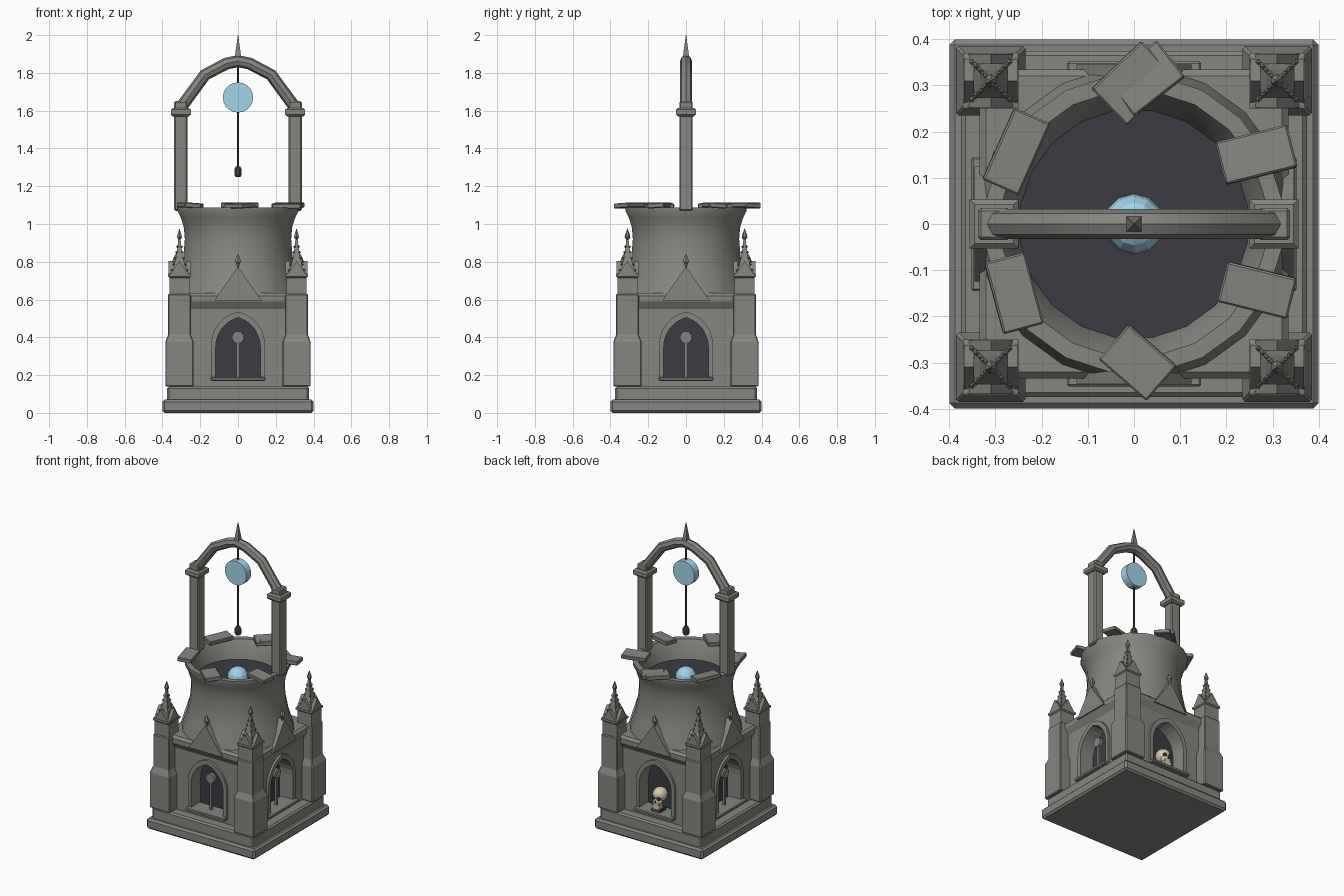
import bpy, bmesh
from math import sin, cos, pi, radians, atan2
from mathutils import Matrix, Vector

if "Cube" in bpy.data.objects:
    bpy.data.objects.remove(bpy.data.objects["Cube"])


def material(name, rgb):
    m = bpy.data.materials.new(name)
    m.diffuse_color = (*rgb, 1)
    m.use_nodes = True
    m.node_tree.nodes["Principled BSDF"].inputs["Base Color"].default_value = m.diffuse_color
    return m


STONE = material("stone", (0.235, 0.24, 0.215))
DARK = material("dark_void", (0.045, 0.043, 0.055))
IRON = material("iron", (0.06, 0.06, 0.06))
BLUE = material("pale_blue", (0.36, 0.66, 0.82))
BONE = material("bone", (0.68, 0.58, 0.43))


def finish(name, bm, mat=STONE, bevel=0, matrix=None, smooth=False):
    if matrix:
        bm.transform(matrix)
    bmesh.ops.recalc_face_normals(bm, faces=bm.faces)
    me = bpy.data.meshes.new(name)
    bm.to_mesh(me)
    bm.free()
    ob = bpy.data.objects.new(name, me)
    bpy.context.collection.objects.link(ob)
    me.materials.append(mat)
    if bevel:
        b = ob.modifiers.new("edge_bevel", 'BEVEL')
        b.width, b.segments, b.limit_method = bevel, 1, 'ANGLE'
    if smooth:
        bpy.ops.object.select_all(action='DESELECT')
        ob.select_set(True)
        bpy.context.view_layer.objects.active = ob
        bpy.ops.object.shade_smooth_by_angle(angle=radians(40))
    return ob


def stack(bm, rings, at=(0, 0), sides=4):
    """Loft of regular polygons given as (half width, z)."""
    k = 1 / cos(pi / 4) if sides == 4 else 1
    loops = [[bm.verts.new((at[0] + r * k * cos(2 * pi * (i + .5) / sides),
                            at[1] + r * k * sin(2 * pi * (i + .5) / sides), z))
              for i in range(sides)] for r, z in rings]
    for a, b in zip(loops, loops[1:]):
        for i in range(sides):
            j = (i + 1) % sides
            bm.faces.new((a[i], a[j], b[j], b[i]))
    bm.faces.new(loops[0][::-1])
    bm.faces.new(loops[-1])


def block(name, rings, at=(0, 0), sides=4, **kw):
    bm = bmesh.new()
    stack(bm, rings, at, sides)
    return finish(name, bm, **kw)


def prism(bm, pts, y0, y1, matrix=Matrix()):
    """Extrude an (x, z) outline along y."""
    a, b = [[bm.verts.new(matrix @ Vector((x, y, z))) for x, z in pts] for y in (y0, y1)]
    bm.faces.new(a)
    bm.faces.new(b[::-1])
    for i in range(len(pts)):
        j = (i + 1) % len(pts)
        bm.faces.new((a[i], b[i], b[j], a[j]))


def prism_part(name, pts, y0, y1, **kw):
    bm = bmesh.new()
    prism(bm, pts, y0, y1)
    return finish(name, bm, **kw)


def pointed_arch(w, foot, spring, apex, n=6):
    """Gothic arch outline from left foot over the apex to right foot."""
    h = apex - spring
    c = (h * h - w * w) / (2 * w)
    top = atan2(h, c)
    left = [(c - (w + c) * cos(top * i / n), spring + (w + c) * sin(top * i / n))
            for i in range(n + 1)]
    left = [(-w, foot)] + left
    return left + [(-x, z) for x, z in left[-2::-1]]


def ball(bm, at, scale, u=10, v=7):
    bmesh.ops.create_uvsphere(bm, u_segments=u, v_segments=v, radius=1,
                              matrix=Matrix.Translation(at) @ Matrix.Diagonal((*scale, 1)))


# Stepped base and dark core seen through the windows
block("base_slab", [(.40, 0), (.40, .07)], bevel=.012)
block("base_step", [(.375, .06), (.375, .14)], bevel=.01)
block("window_void", [(.225, .14), (.225, .58)], mat=DARK)
block("cornice", [(.31, .55), (.335, .59), (.335, .62), (.32, .635)])

# Four walls with niche, frame, sill and gable
inner = pointed_arch(.118, .18, .35, .505)
outer = pointed_arch(.143, .18, .36, .535)
for k, side in enumerate(("front", "right", "back", "left")):
    R = Matrix.Rotation(k * pi / 2, 4, 'Z')
    wall = [(-.29, .18)] + inner + [(.29, .18), (.29, .57), (-.29, .57)]
    prism_part(side + "_wall", wall, -.31, -.22, matrix=R)
    prism_part(side + "_wall_foot", [(-.3, .13), (.3, .13), (.3, .18), (-.3, .18)],
               -.31, -.22, matrix=R)
    prism_part(side + "_window_frame", outer + inner[::-1], -.325, -.30, matrix=R)
    prism_part(side + "_sill", [(-.145, .17), (.145, .17), (.145, .19), (-.145, .19)],
               -.352, -.23, bevel=.004, matrix=R)
    prism_part(side + "_gable", [(-.125, .595), (.125, .595), (0, .775)], -.345, -.25, matrix=R)
    block(side + "_gable_finial", [(.006, .75), (.008, .785), (.018, .80), (.014, .815), (.001, .84)],
          at=(0, -.33), sides=6, matrix=R)
    if side != "back":
        bm = bmesh.new()
        prism(bm, [(-.007, .18), (.007, .18), (.007, .39), (-.007, .39)], -.29, -.276)
        prism(bm, [(.032 * cos(i * pi / 8), .4 + .032 * sin(i * pi / 8)) for i in range(16)],
              -.295, -.272)
        finish(side + "_mullion", bm, matrix=R)

# Corner buttresses and crocketed pinnacles
for sx in (-1, 1):
    for sy in (-1, 1):
        at = (.31 * sx, .31 * sy)
        block("corner_buttress", [(.075, .14), (.075, .375), (.06, .415), (.06, .63)], at, bevel=.005)
        bm = bmesh.new()
        stack(bm, [(.052, .62), (.052, .715), (.06, .722), (.06, .735), (.045, .74),
                   (.024, .80), (.010, .88), (.005, .93)], at)
        for k in range(4):
            M = Matrix.Translation((*at, 0)) @ Matrix.Rotation(k * pi / 2, 4, 'Z')
            prism(bm, [(-.052, .73), (.052, .73), (0, .805)], -.058, -.036, M)
            for r, z in ((.040, .755), (.031, .785), (.022, .82), (.016, .85), (.011, .88)):
                ball(bm, M @ Vector((r, r, z)), (.007, .007, .009), 4, 2)
        stack(bm, [(.005, .915), (.015, .93), (.013, .942), (.001, .975)], at, 6)
        finish("corner_pinnacle", bm)

# Flared round well shaft, hollow at the top
bm = bmesh.new()
profile = [(.345, .62), (.335, .66), (.31, .74), (.292, .83), (.285, .92), (.29, .98),
           (.305, 1.03), (.325, 1.07), (.325, 1.088), (.29, 1.088), (.265, 1.04), (.247, .96)]
stack(bm, profile, sides=20)
finish("well_shaft", bm, smooth=True)
block("well_water", [(.25, .955), (.25, .97)], sides=20, mat=DARK)
bm = bmesh.new()
ball(bm, (0, 0, .97), (.065, .065, .065), 12, 8)
finish("glowing_orb", bm, mat=BLUE)

# Loose rim stones: x, y, length, width, turn, tilt
for i, (x, y, l, w, turn, tilt) in enumerate((
        (.0, .305, .15, .11, 44, 3), (.025, .315, .14, .10, 38, -3), (-.255, .157, .17, .085, 66, 4),
        (.265, .15, .16, .095, 14, -4), (-.26, -.15, .16, .09, -75, -4),
        (.267, -.143, .155, .09, -14, 4), (.008, -.30, .138, .10, -41, 3))):
    M = (Matrix.Translation((x, y, 1.098)) @ Matrix.Rotation(radians(turn), 4, 'Z')
         @ Matrix.Rotation(radians(tilt), 4, 'X') @ Matrix.Diagonal((l, w, .026, 1)))
    bm = bmesh.new()
    bmesh.ops.create_cube(bm, size=1, matrix=M)
    finish("rim_stone_%d" % (i + 1), bm, bevel=.004)

# Two posts with capitals
for sx in (-1, 1):
    at = (.303 * sx, 0)
    block("post", [(.035, 1.07), (.035, 1.65)], at, bevel=.007)
    block("post_capital", [(.042, 1.57), (.053, 1.58), (.053, 1.605), (.042, 1.615)], at)

# Arched beam swept along a faceted path
path = [(-.3, 1.62), (-.175, 1.79), (-.06, 1.85), (0, 1.862)]
path += [(-x, z) for x, z in path[-2::-1]]
bm = bmesh.new()
loops = []
for i, (x, z) in enumerate(path):
    p, q = path[max(i - 1, 0)], path[min(i + 1, len(path) - 1)]
    t = Vector((q[0] - p[0], 0, q[1] - p[1])).normalized()
    n = Vector((-t.z, 0, t.x))
    loops.append([bm.verts.new(Vector((x, 0, z)) + .032 * (n * cos(a * pi / 4) + Vector((0, sin(a * pi / 4), 0))))
                  for a in range(8)])
for a, b in zip(loops, loops[1:]):
    for i in range(8):
        bm.faces.new((a[i], a[i - 1], b[i - 1], b[i]))
bm.faces.new(loops[0])
bm.faces.new(loops[-1])
finish("arched_beam", bm, smooth=True)
block("top_spike", [(.016, 1.86), (.016, 1.89), (.001, 2.0)])

# Pulley, rope and weight
prism_part("pulley_wheel", [(.08 * cos(i * pi / 10), 1.67 + .08 * sin(i * pi / 10)) for i in range(20)],
           -.025, .025, mat=BLUE)
block("rope", [(.007, 1.27), (.007, 1.84)], sides=6, mat=IRON)
block("rope_weight", [(.015, 1.25), (.021, 1.26), (.021, 1.29), (.012, 1.305)], sides=8, mat=IRON)

# Skull resting in the back niche
bm = bmesh.new()
ball(bm, (0, .272, .29), (.046, .05, .046), 14, 10)
ball(bm, (0, .298, .255), (.033, .026, .027), 10, 7)
prism(bm, [(-.024, .205), (.024, .205), (.028, .232), (-.028, .232)], .28, .32)
prism(bm, [(-.02, .23), (.02, .23), (.022, .25), (-.022, .25)], .285, .319)
finish("skull", bm, mat=BONE, smooth=True)
bm = bmesh.new()
for sx in (-1, 1):
    ball(bm, (.018 * sx, .314, .278), (.013, .012, .013))
ball(bm, (0, .322, .256), (.005, .006, .008), 6, 5)
finish("skull_sockets", bm, mat=DARK)
block("skull_rest", [(.035, .185), (.03, .207)], at=(0, .29), mat=DARK)
